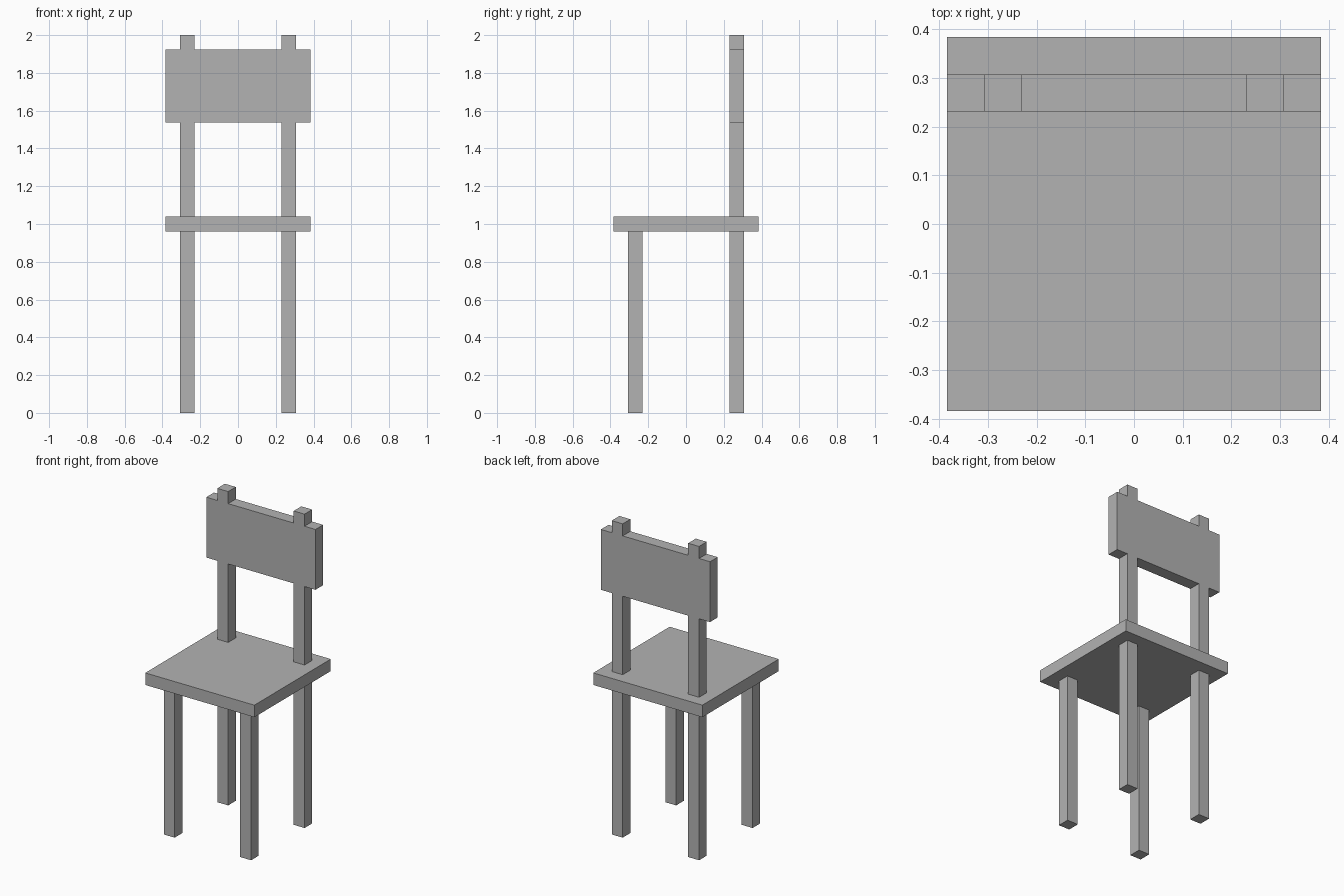
import bpy

cube = bpy.data.objects.get("Cube")
if cube:
    bpy.data.objects.remove(cube, do_unlink=True)

U = 1 / 13  # thickness of every board and post

grey = bpy.data.materials.new("plain grey")
grey.use_nodes = True
colour = (0.45, 0.45, 0.45, 1)
grey.diffuse_color = colour
grey.node_tree.nodes["Principled BSDF"].inputs["Base Color"].default_value = colour


def box(name, low, high):
    """Box between two corners, given in board thicknesses."""
    centre = [(a + b) / 2 * U for a, b in zip(low, high)]
    bpy.ops.mesh.primitive_cube_add(size=1, location=centre)
    obj = bpy.context.object
    obj.name = name
    obj.scale = [(b - a) * U for a, b in zip(low, high)]
    bpy.ops.object.transform_apply(location=False, rotation=False, scale=True)
    obj.data.materials.append(grey)


# Seat and backrest panel
box("seat", (-5, -5, 12.5), (5, 5, 13.5))
box("backrest_panel", (-5, 3, 20), (5, 4, 25))

# Legs, back posts and post tops, flush with the panel
for side, x in (("right", -4), ("left", 3)):
    for end, y in (("front", -4), ("back", 3)):
        box(f"{end}_leg_{side}", (x, y, 0), (x + 1, y + 1, 12.5))
    box(f"back_post_{side}", (x, 3, 13.5), (x + 1, 4, 20))
    box(f"post_top_{side}", (x, 3, 25), (x + 1, 4, 26))
